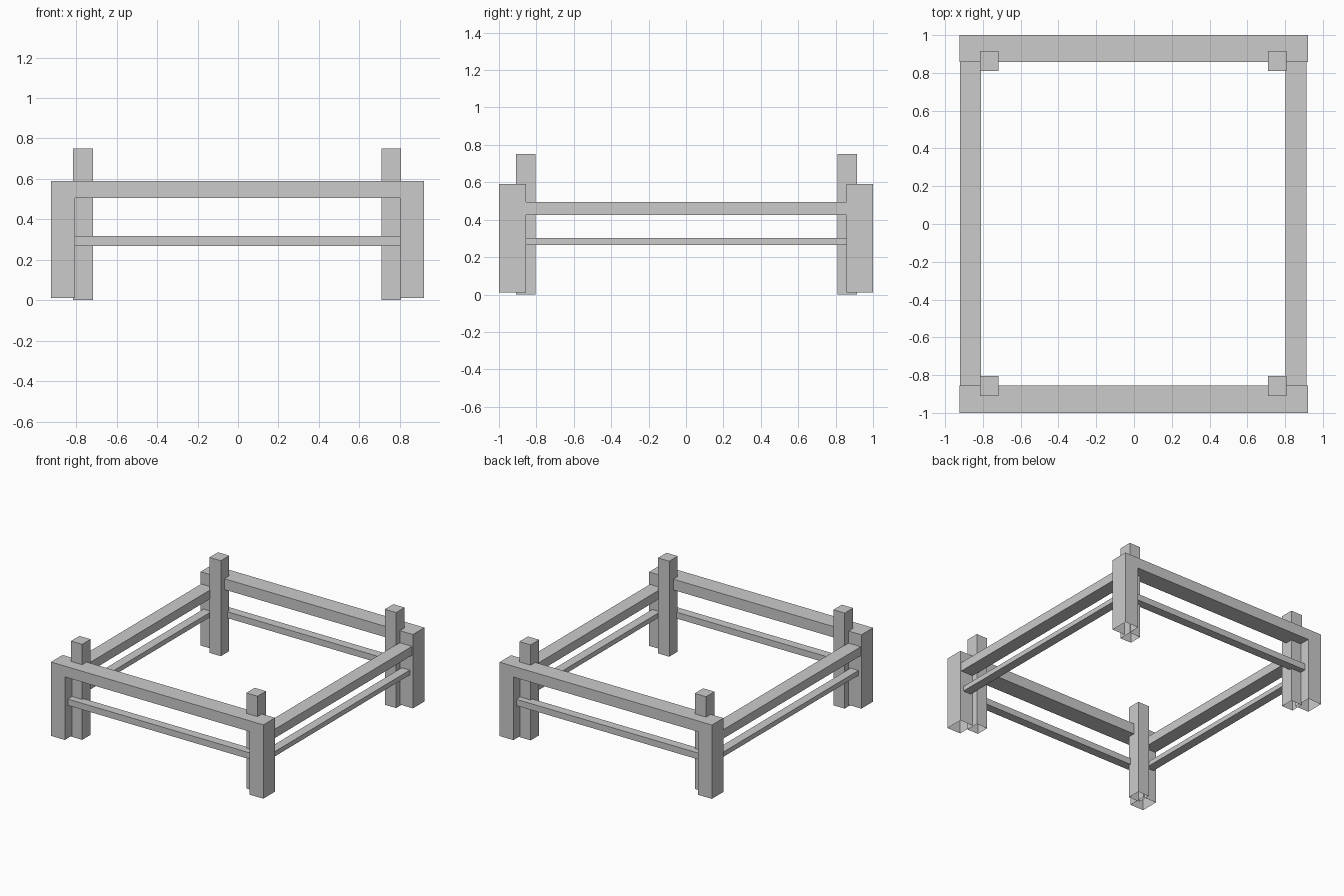
import bpy, bmesh

if "Cube" in bpy.data.objects:
    bpy.data.objects.remove(bpy.data.objects["Cube"])


def make_object(name, bm):
    mesh = bpy.data.meshes.new(name)
    bm.to_mesh(mesh)
    bm.free()
    obj = bpy.data.objects.new(name, mesh)
    bpy.context.collection.objects.link(obj)
    return obj


def box(name, x, y, z, open_axis):
    """Box from (min, max) ranges; 'z' drops the bottom, 'x' or 'y' drops both hidden ends."""
    bm = bmesh.new()
    bmesh.ops.create_cube(bm, size=1)
    for v in bm.verts:
        v.co = [r[0] if c < 0 else r[1] for c, r in zip(v.co, (x, y, z))]
    i = "xyz".index(open_axis)
    gone = [f for f in bm.faces
            if (f.normal[i] < -0.5 if i == 2 else abs(f.normal[i]) > 0.5)]
    bmesh.ops.delete(bm, geom=gone, context='FACES')
    return make_object(name, bm)


def end_frame(name, y0, y1):
    """Portal of two legs and a beam, extruded in y, with open feet."""
    profile = [(-0.925, 0.01), (-0.805, 0.01), (-0.805, 0.505), (0.8, 0.505),
               (0.8, 0.01), (0.92, 0.01), (0.92, 0.59), (-0.925, 0.59)]
    bm = bmesh.new()
    face = bm.faces.new([bm.verts.new((x, y0, z)) for x, z in profile])
    ext = bmesh.ops.extrude_face_region(bm, geom=[face], use_keep_orig=True)
    for v in ext["geom"]:
        if isinstance(v, bmesh.types.BMVert):
            v.co.y = y1
    bmesh.ops.recalc_face_normals(bm, faces=bm.faces)
    feet = [f for f in bm.faces if all(v.co.z < 0.02 for v in f.verts)]
    bmesh.ops.delete(bm, geom=feet, context='FACES')
    return make_object(name, bm)


# Front and back: portal frame with a thin lower rail
for side, y0, y1 in (("front", -1.0, -0.855), ("back", 0.857, 1.0)):
    end_frame(side + "_frame", y0, y1)
    mid = (y0 + y1) / 2
    box(side + "_lower_rail", (-0.805, 0.805), (mid - 0.035, mid + 0.035),
        (0.267, 0.317), 'x')

# Left and right: upper and lower rails between the legs
for side, x0, x1 in (("left", -0.92, -0.81), ("right", 0.803, 0.912)):
    box(side + "_upper_rail", (x0, x1), (-0.855, 0.857), (0.425, 0.495), 'y')
    mid = (x0 + x1) / 2
    box(side + "_lower_rail", (mid - 0.035, mid + 0.035), (-0.855, 0.857),
        (0.265, 0.303), 'y')

# Tall inner corner posts, open underneath
for xs, x in (("left", (-0.815, -0.717)), ("right", (0.709, 0.807))):
    for ys, y in (("front", (-0.91, -0.805)), ("back", (0.81, 0.915))):
        box(f"{ys}_{xs}_post", x, y, (0.0, 0.75), 'z')
